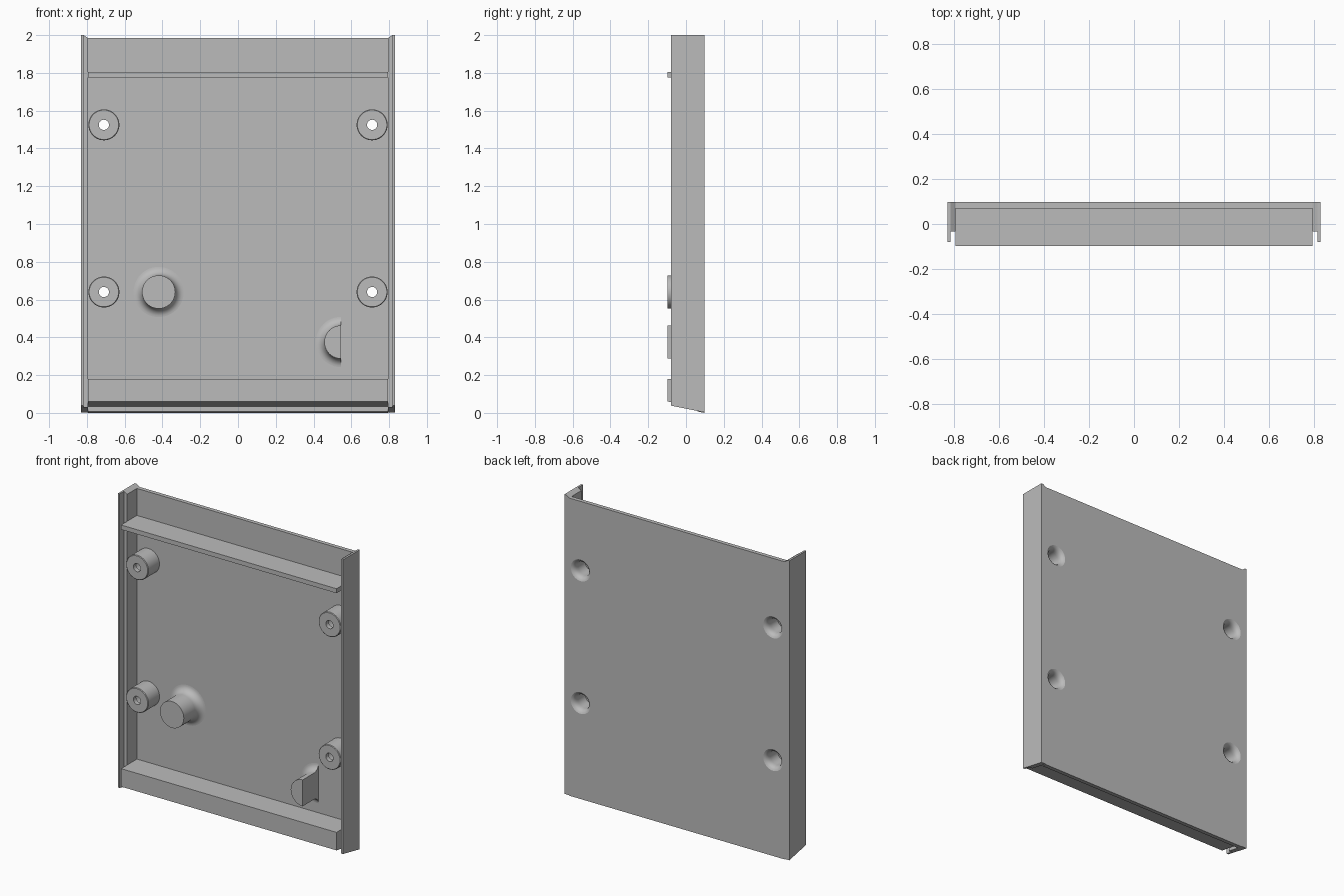
import bpy, bmesh, math

if "Cube" in bpy.data.objects:
    bpy.data.objects.remove(bpy.data.objects["Cube"])

BACK, INNER, FRONT = 0.097, 0.07, -0.097   # back face, panel inside face, rib front

grey = bpy.data.materials.new("plain_grey")
grey.diffuse_color = (0.5, 0.5, 0.5, 1)
grey.use_nodes = True
grey.node_tree.nodes["Principled BSDF"].inputs["Base Color"].default_value = grey.diffuse_color


def finish(name, bm, smooth=False):
    bmesh.ops.remove_doubles(bm, verts=bm.verts, dist=1e-5)
    bmesh.ops.recalc_face_normals(bm, faces=bm.faces)
    me = bpy.data.meshes.new(name)
    bm.to_mesh(me)
    bm.free()
    ob = bpy.data.objects.new(name, me)
    bpy.context.collection.objects.link(ob)
    me.materials.append(grey)
    if smooth:
        bpy.ops.object.select_all(action='DESELECT')
        ob.select_set(True)
        bpy.context.view_layer.objects.active = ob
        bpy.ops.object.shade_smooth_by_angle(angle=math.radians(30))
    return ob


def lathe(name, profile, cx, cz, start=0, sweep=2 * math.pi, n=48, closed=False):
    """Turn (radius, y) points about a front-to-back axis."""
    bm = bmesh.new()
    rings = []
    for i in range(n + 1):
        a = start + sweep * i / n
        rings.append([bm.verts.new((cx + r * math.cos(a), y, cz + r * math.sin(a)))
                      for r, y in profile])
    m = len(profile)
    for p, q in zip(rings, rings[1:]):
        for j in range(m if closed else m - 1):
            k = (j + 1) % m
            bm.faces.new((p[j], p[k], q[k], q[j]))
    if sweep < 6:                                # flat face of a part turn
        bm.faces.new(rings[0] + rings[-1][-2:0:-1])
    return finish(name, bm, True)


# back panel with both cross ribs, one profile in (y, z)
outline = [(BACK, 0), (BACK, 1.985), (INNER, 1.985), (INNER, 1.805), (FRONT, 1.805),
           (FRONT, 1.775), (INNER, 1.775), (INNER, 0.18), (FRONT, 0.18),
           (FRONT, 0.06), (0.06, 0.035), (0.06, 0.007)]
bm = bmesh.new()
l, r = [[bm.verts.new((x, y, z)) for y, z in outline] for x in (-0.795, 0.795)]
bm.faces.new(l)
bm.faces.new(r)
for i in range(len(outline)):
    k = (i + 1) % len(outline)
    bm.faces.new((l[i], l[k], r[k], r[i]))
panel = finish("back_panel_with_ribs", bm)

# side walls with a thin outer lip, sloped at the bottom
plan = [(0.83, -0.08), (0.83, BACK), (0.817, BACK), (0.795, BACK),
        (0.795, -0.033), (0.817, -0.033), (0.817, -0.08)]
for side, label in ((-1, "left"), (1, "right")):
    bm = bmesh.new()
    low = [bm.verts.new((side * x, y, 0.003 + (BACK - y) * 0.2)) for x, y in plan]
    top = [bm.verts.new((side * x, y, 1.985 if x < 0.8 else 2.0)) for x, y in plan]
    for ring in (low, top):
        bm.faces.new([ring[i] for i in (0, 1, 2, 5, 6)])
        bm.faces.new([ring[i] for i in (2, 3, 4, 5)])
    for i in range(7):
        k = (i + 1) % 7
        bm.faces.new((low[i], low[k], top[k], top[i]))
    finish(label + "_side_wall", bm)

# screw bosses with a countersunk bore, open through the panel
sink = [(0.072, BACK), (0.062, 0.092), (0.054, 0.083), (0.049, 0.07), (0.048, 0.055)]
boss = sink + [(0.048, -0.02), (0.027, -0.02), (0.027, -0.05),
               (0.078, -0.05), (0.082, -0.046), (0.082, INNER), (0.072, INNER)]
for x in (-0.71, 0.71):
    for z in (0.64, 1.525):
        lathe("screw_boss", boss, x, z, closed=True)
        cutter = lathe("hole_cutter", [(0, 0.05), (0.072, 0.05), (0.072, 0.12), (0, 0.12)], x, z)
        cutter.hide_render = True
        mod = panel.modifiers.new("hole", 'BOOLEAN')
        mod.operation, mod.solver, mod.object = 'DIFFERENCE', 'EXACT', cutter
        bpy.context.view_layer.objects.active = panel
        bpy.ops.object.modifier_apply(modifier=mod.name)
        bpy.data.objects.remove(cutter)

# solid pegs with a filleted foot: one whole, one cut in half
fillet = [(0.133 - 0.045 * math.cos(a), 0.02 + 0.05 * math.sin(a))
          for a in (math.pi / 2 * i / 8 for i in range(9))]
peg = [(0, FRONT), (0.088, FRONT)] + fillet + [(0, INNER + 0.002)]
lathe("round_peg", peg, -0.42, 0.64)
lathe("half_peg", peg, 0.545, 0.375, start=math.pi / 2, sweep=math.pi, n=24)
